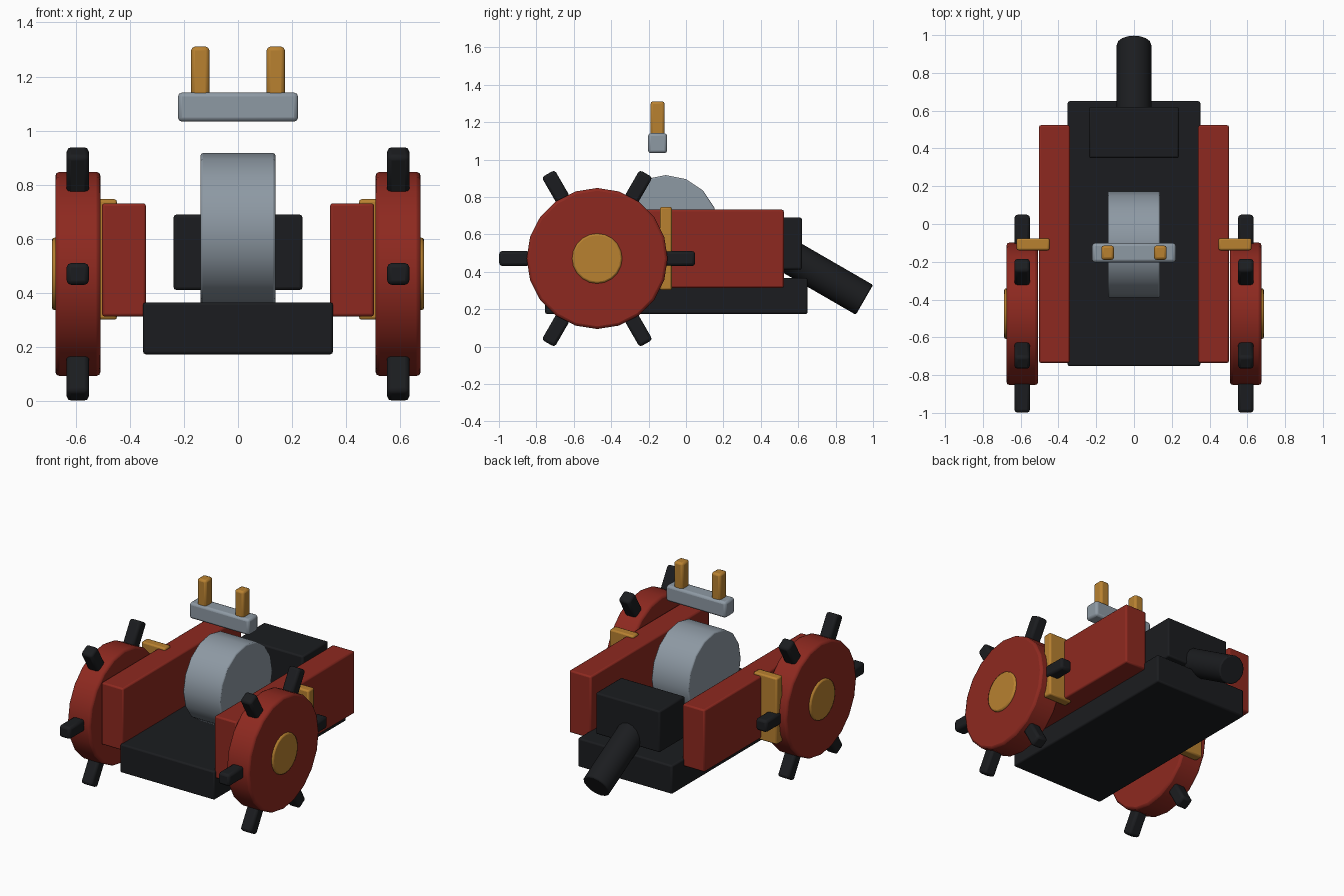
import bpy, bmesh
from math import radians, cos, sin
from mathutils import Matrix, Vector

if "Cube" in bpy.data.objects:
    bpy.data.objects.remove(bpy.data.objects["Cube"])


def material(name, color):
    m = bpy.data.materials.new(name)
    m.diffuse_color = (*color, 1)
    m.use_nodes = True
    m.node_tree.nodes["Principled BSDF"].inputs["Base Color"].default_value = m.diffuse_color
    return m


RED = material("red_paint", (0.27, 0.022, 0.014))
BLACK = material("black_metal", (0.011, 0.012, 0.014))
BRASS = material("brass", (0.48, 0.22, 0.03))
STEEL = material("steel", (0.27, 0.32, 0.37))


def finish(name, bm, matrix, mat, bevel):
    bm.transform(matrix)
    mesh = bpy.data.meshes.new(name)
    bm.to_mesh(mesh)
    bm.free()
    mesh.materials.append(mat)
    ob = bpy.data.objects.new(name, mesh)
    bpy.context.collection.objects.link(ob)
    mod = ob.modifiers.new("rounded_edges", 'BEVEL')
    mod.width, mod.segments, mod.limit_method = bevel, 2, 'ANGLE'
    mod.angle_limit = radians(40)
    bpy.ops.object.select_all(action='DESELECT')
    ob.select_set(True)
    bpy.context.view_layer.objects.active = ob
    bpy.ops.object.shade_smooth_by_angle(angle=radians(30))
    return ob


def box(name, x, y, z, mat, bevel=0.01, matrix=Matrix()):
    """Box from (min, max) ranges, optionally moved by a matrix."""
    bm = bmesh.new()
    bmesh.ops.create_cube(bm, size=1)
    for v in bm.verts:
        v.co = [r[0] if c < 0 else r[1] for c, r in zip(v.co, (x, y, z))]
    return finish(name, bm, matrix, mat, bevel)


def rod(name, start, end, radius, sides, mat, bevel=0.01):
    """Cylinder between two points."""
    a, b = Vector(start), Vector(end)
    bm = bmesh.new()
    bmesh.ops.create_cone(bm, cap_ends=True, segments=sides,
                          radius1=radius, radius2=radius, depth=(b - a).length)
    turn = (b - a).to_track_quat('Z', 'Y').to_matrix().to_4x4()
    return finish(name, bm, Matrix.Translation((a + b) / 2) @ turn, mat, bevel)


# Chassis, rear block and central drum
box("base_plate", (-0.351, 0.351), (-0.753, 0.65), (0.174, 0.366), BLACK)
box("rear_block", (-0.238, 0.238), (0.349, 0.62), (0.412, 0.69), BLACK)
rod("drum", (-0.138, -0.108, 0.636), (0.138, -0.108, 0.636), 0.281, 16, STEEL, 0.008)

# Slanted rear tail pipe
tilt = radians(30)
rod("tail_pipe", (0, 0.954 - 0.48 * cos(tilt), 0.25 + 0.48 * sin(tilt)),
    (0, 0.954, 0.25), 0.092, 16, BLACK, 0.008)

# Floating sight bar with two pegs
box("sight_bar", (-0.222, 0.222), (-0.203, -0.101), (1.034, 1.141), STEEL, 0.015)

WY, WZ = -0.475, 0.471
for side, s in (("left", -1), ("right", 1)):
    def span(a, b):
        return tuple(sorted((s * a, s * b)))

    box(f"{side}_sight_peg", span(0.106, 0.173), (-0.19, -0.114), (1.10, 1.311), BRASS, 0.014)
    box(f"{side}_panel", span(0.34, 0.503), (-0.735, 0.523), (0.314, 0.732), RED)
    box(f"{side}_bracket", span(0.447, 0.622), (-0.139, -0.076), (0.302, 0.747), BRASS)
    # Wheel, hub and six spikes
    rod(f"{side}_wheel", (s * 0.508, WY, WZ), (s * 0.675, WY, WZ), 0.377, 20, RED, 0.015)
    rod(f"{side}_hub", (s * 0.56, WY, WZ), (s * 0.688, WY, WZ), 0.134, 20, BRASS, 0.01)
    for i in range(6):
        place = (Matrix.Translation((s * 0.592, WY, WZ))
                 @ Matrix.Rotation(radians(60 * i), 4, 'X'))
        box(f"{side}_spike_{i + 1}", (-0.041, 0.041), (0.36, 0.524),
            (-0.04, 0.04), BLACK, 0.016, place)
